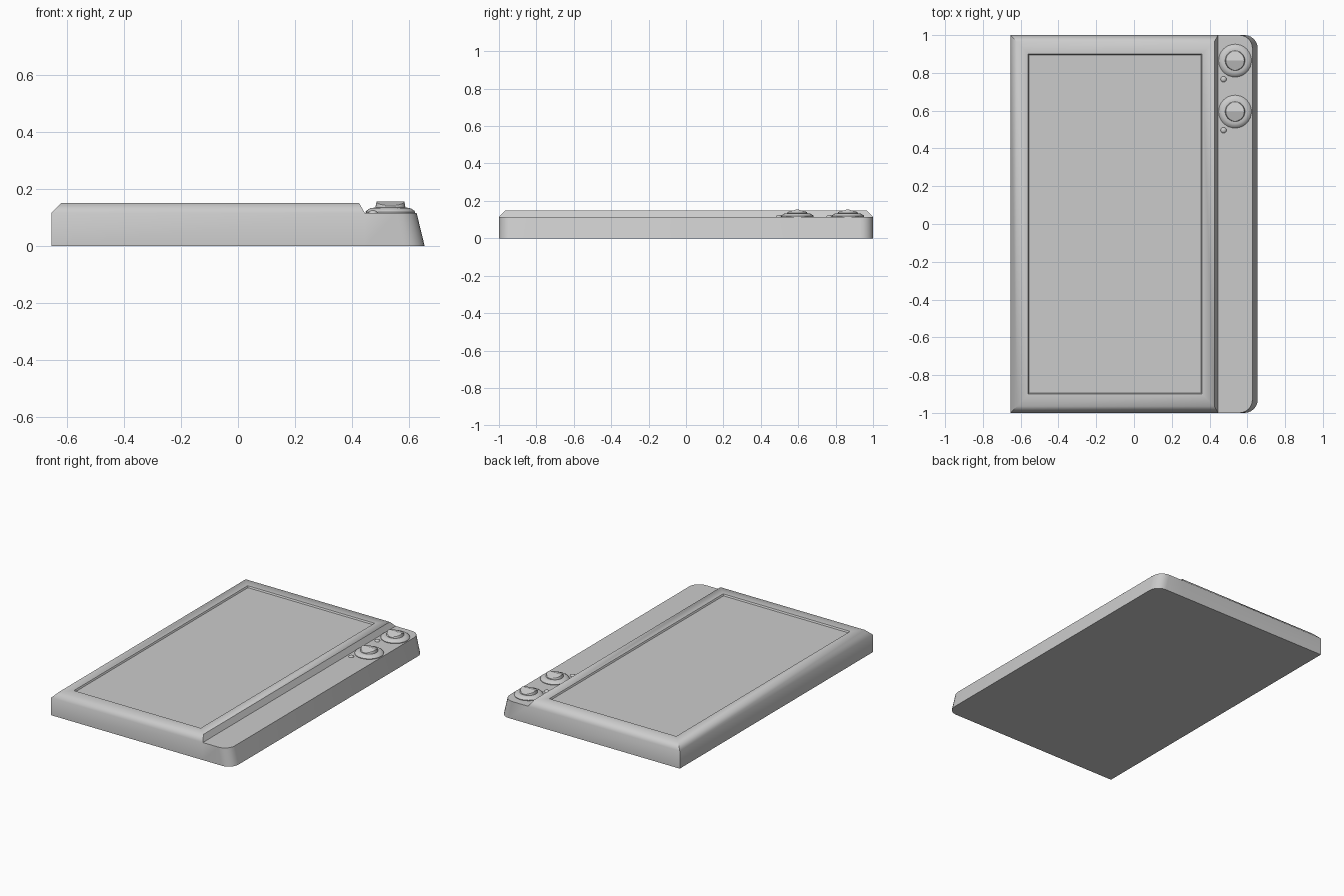
import bpy, bmesh, math

if "Cube" in bpy.data.objects:
    bpy.data.objects.remove(bpy.data.objects["Cube"])


def finish(name, bm, angle):
    bmesh.ops.recalc_face_normals(bm, faces=bm.faces[:])
    mesh = bpy.data.meshes.new(name)
    bm.to_mesh(mesh)
    bm.free()
    ob = bpy.data.objects.new(name, mesh)
    bpy.context.collection.objects.link(ob)
    bpy.ops.object.select_all(action='DESELECT')
    ob.select_set(True)
    bpy.context.view_layer.objects.active = ob
    bpy.ops.object.shade_smooth_by_angle(angle=math.radians(angle))
    return ob


def bridge(bm, a, b):
    n = len(a)
    for i in range(n):
        j = (i + 1) % n
        bm.faces.new((a[i], a[j], b[j], b[i]))


def rect(bm, x0, x1, y, z):
    return [bm.verts.new((x, v, z)) for x, v in ((x0, -y), (x1, -y), (x1, y), (x0, y))]


STEP_Z = 0.115


def outline(bm, right, z, r=0.07, seg=6):
    # plan outline: square left corners, rounded right corners
    pts = [(-0.655, -1), (0.445, -1)]
    for cy, start in ((-1 + r, -90), (1 - r, 0)):
        for i in range(seg + 1):
            a = math.radians(start + 90 * i / seg)
            pts.append((right - r + r * math.cos(a), cy + r * math.sin(a)))
    pts += [(0.445, 1), (-0.655, 1)]
    return [bm.verts.new((x, y, z)) for x, y in pts]


# Body: slab, lower control strip, raised panel and shallow screen recess
bm = bmesh.new()
low = outline(bm, 0.655, 0.0)
high = outline(bm, 0.627, STEP_Z)
bridge(bm, low, high)
bm.faces.new(low[::-1])
bm.faces.new(high[1:-1])
panel = [high[0], high[1], high[-2], high[-1]]
for spec in ((-0.62, 0.425, 0.965, 0.15), (-0.56, 0.36, 0.90, 0.149), (-0.555, 0.355, 0.895, 0.139)):
    nxt = rect(bm, *spec)
    bridge(bm, panel, nxt)
    panel = nxt
bm.faces.new(panel)
finish("tablet_body", bm, 50)


def revolve(bm, cx, cy, profile, seg=32, roof=0.0):
    # turned shape; roof slopes the last ring down away from a ridge along x
    rings = []
    for k, (r, z) in enumerate(profile):
        ring = []
        for i in range(seg):
            a = math.tau * i / seg
            y = r * math.sin(a)
            drop = roof * abs(y) if k == len(profile) - 1 else 0
            ring.append(bm.verts.new((cx + r * math.cos(a), cy + y, z - drop)))
        rings.append(ring)
    for a, b in zip(rings, rings[1:]):
        bridge(bm, a, b)
    bm.faces.new(rings[0][::-1])
    top = rings[-1]
    if roof:
        half = seg // 2
        bm.faces.new(top[:half + 1])
        bm.faces.new(top[half:] + [top[0]])
    else:
        bm.faces.new(top)


# Two dials, each with a small indicator stud beside it
for n, y in enumerate((0.865, 0.595), 1):
    bm = bmesh.new()
    revolve(bm, 0.535, y, [(0.085, STEP_Z - 0.005), (0.087, 0.119), (0.084, 0.123),
                           (0.074, 0.130), (0.066, 0.133), (0.055, 0.134)])
    finish(f"dial_base_{n}", bm, 40)

    bm = bmesh.new()
    revolve(bm, 0.535, y, [(0.053, 0.130), (0.052, 0.139), (0.049, 0.155)], roof=0.28)
    finish(f"dial_cap_{n}", bm, 15)

    bm = bmesh.new()
    profile = [(0.016 * math.cos(t), STEP_Z - 0.001 + 0.011 * math.sin(t))
               for t in (0, 0.4, 0.8, 1.2, 1.45)]
    revolve(bm, 0.474, y - 0.099, profile, seg=16)
    finish(f"indicator_stud_{n}", bm, 40)
